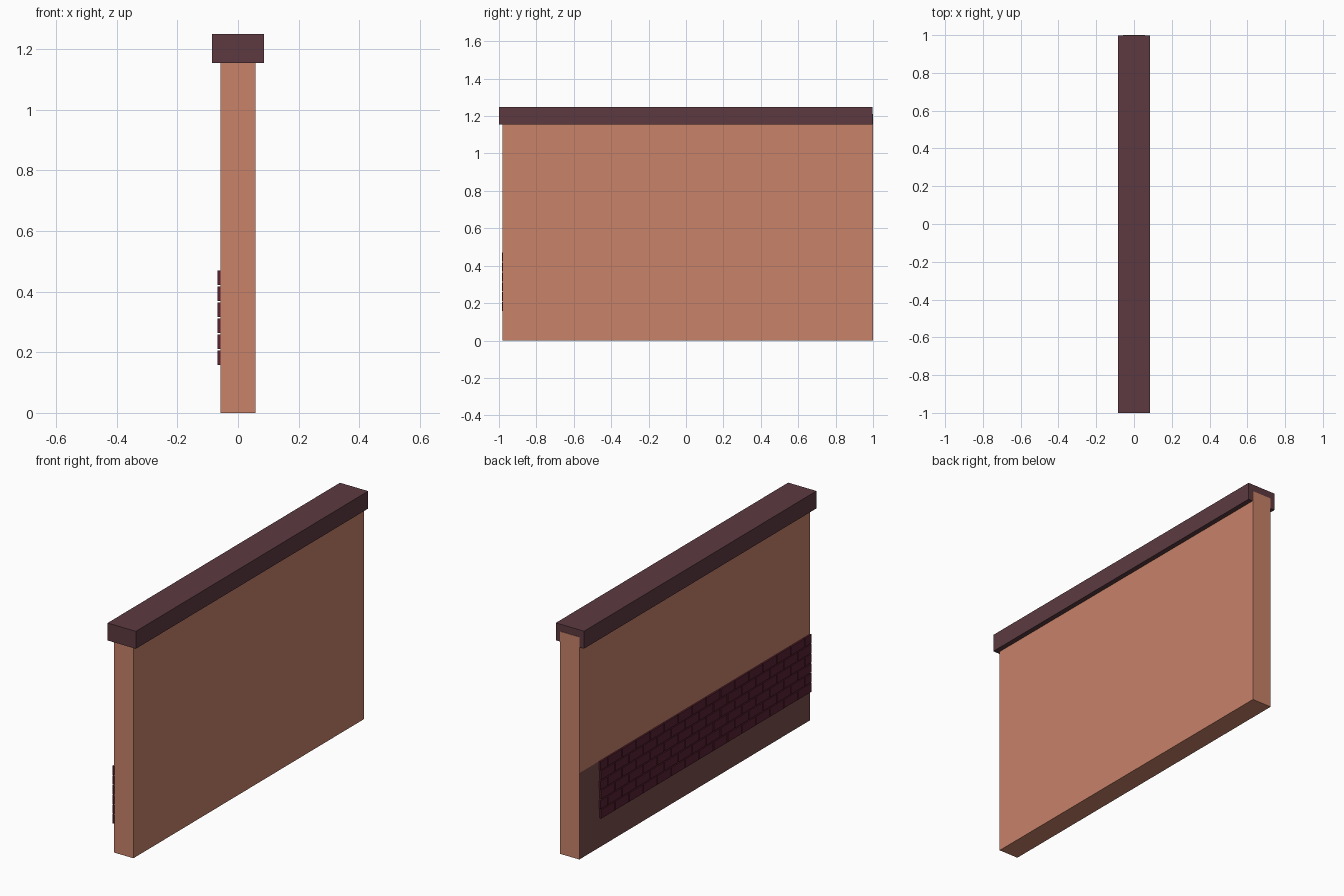
import bpy, bmesh

if "Cube" in bpy.data.objects:
    bpy.data.objects.remove(bpy.data.objects["Cube"])


def srgb_material(name, r, g, b):
    def lin(c):
        c /= 255
        return c / 12.92 if c <= 0.04045 else ((c + 0.055) / 1.055) ** 2.4
    m = bpy.data.materials.new(name)
    m.diffuse_color = (lin(r), lin(g), lin(b), 1)
    m.use_nodes = True
    m.node_tree.nodes["Principled BSDF"].inputs["Base Color"].default_value = m.diffuse_color
    return m


plaster = srgb_material("terracotta plaster", 200, 130, 105)
stain = srgb_material("dark plaster", 123, 78, 78)
stone = srgb_material("cap stone", 92, 58, 65)
brick = srgb_material("dark brick", 89, 33, 49)


def add_box(bm, lo, hi):
    geom = bmesh.ops.create_cube(bm, size=1)
    for v in geom["verts"]:
        for i in range(3):
            v.co[i] = lo[i] if v.co[i] < 0 else hi[i]


def finish(bm, name, *mats):
    me = bpy.data.meshes.new(name)
    bm.to_mesh(me)
    bm.free()
    ob = bpy.data.objects.new(name, me)
    bpy.context.collection.objects.link(ob)
    for m in mats:
        me.materials.append(m)
    return ob


BAND_TOP = 0.47
WALL_X = 0.058

# Wall slab, with a dark lower band on its left face only
bm = bmesh.new()
add_box(bm, (-WALL_X, -0.982, 0), (WALL_X, 1.0, 1.21))
bmesh.ops.bisect_plane(bm, geom=bm.verts[:] + bm.edges[:] + bm.faces[:],
                       plane_co=(0, 0, BAND_TOP), plane_no=(0, 0, 1))
bm.normal_update()
for f in bm.faces:
    if f.normal.x < -0.9 and f.calc_center_median().z < BAND_TOP:
        f.material_index = 1
finish(bm, "wall", plaster, stain)

# Cap along the top; the wall end shows through it at the back
bm = bmesh.new()
add_box(bm, (-0.085, -1.0, 1.154), (0.085, 0.998, 1.249))
finish(bm, "wall_cap", stone)

# Exposed bricks in running bond on the left face
bm = bmesh.new()
ROWS, LENGTH, GAP = 6, 0.121, 0.005
Y0, Y1, Z0 = -0.985, 0.83, 0.158
row_h = (BAND_TOP + GAP - Z0) / ROWS
for r in range(ROWS):
    z = Z0 + r * row_h
    y = Y0 - (LENGTH / 2 if r % 2 else 0)
    while y < Y1 - 0.01:
        a, b = max(y, Y0), min(y + LENGTH - GAP, Y1)
        add_box(bm, (-WALL_X - 0.009, a, z), (-WALL_X + 0.001, b, z + row_h - GAP))
        y += LENGTH
finish(bm, "exposed_bricks", brick)
